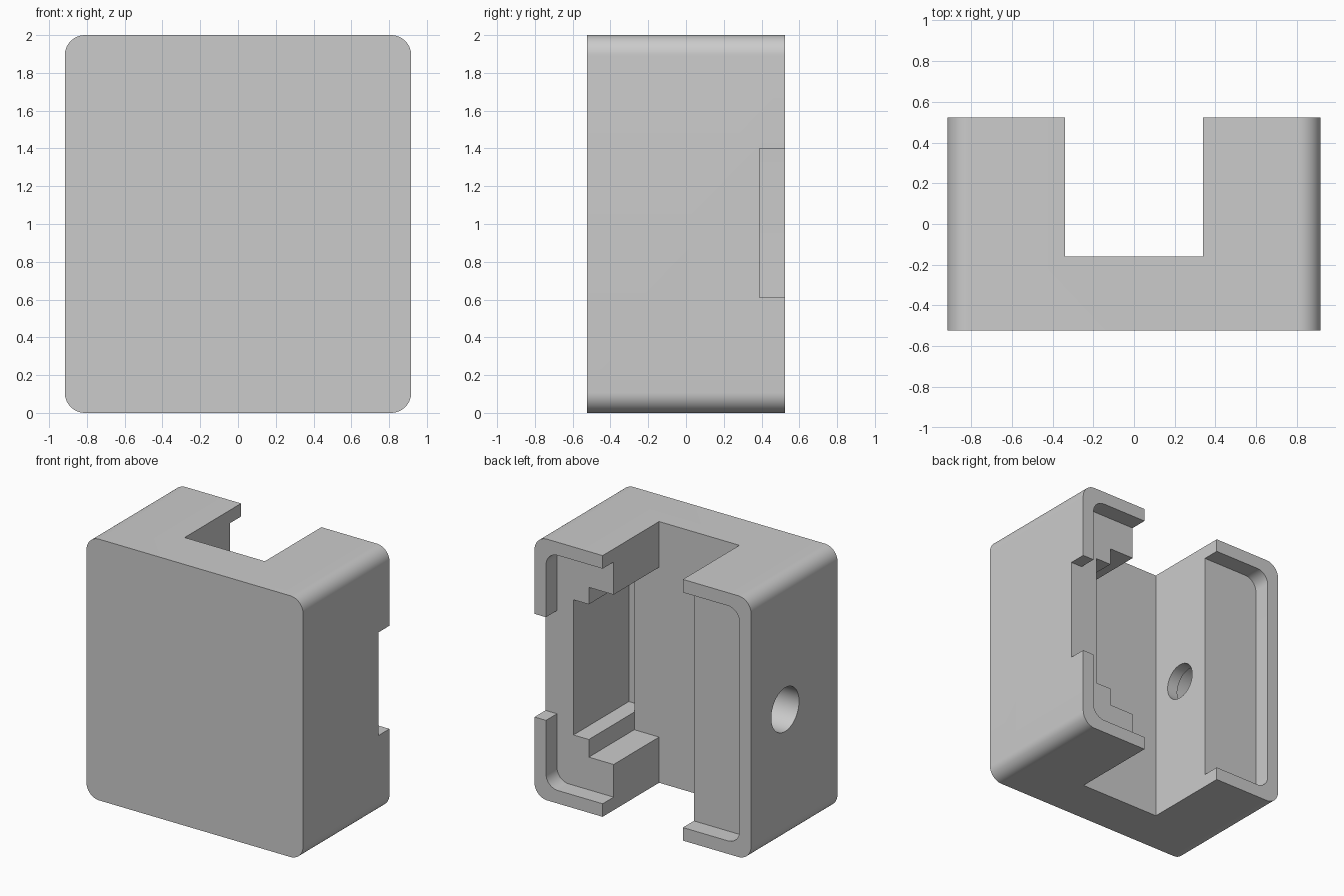
import bpy, bmesh, math
from mathutils import Matrix

if "Cube" in bpy.data.objects:
    bpy.data.objects.remove(bpy.data.objects["Cube"], do_unlink=True)

W, D, H = 0.917, 0.523, 2.0      # half width, half depth, height
CHANNEL, FLOOR = 0.34, -0.16     # half width and floor of the central channel
LEDGE = 0.39                     # floor of the rear recess

grey = bpy.data.materials.new("plain_grey")
grey.use_nodes = True
colour = (0.6, 0.6, 0.6, 1)
grey.diffuse_color = colour
grey.node_tree.nodes["Principled BSDF"].inputs["Base Color"].default_value = colour


def finish(name, bm):
    bmesh.ops.recalc_face_normals(bm, faces=bm.faces)
    mesh = bpy.data.meshes.new(name)
    bm.to_mesh(mesh)
    bm.free()
    mesh.materials.append(grey)
    obj = bpy.data.objects.new(name, mesh)
    bpy.context.collection.objects.link(obj)
    return obj


def rounded_block(name, half, z0, z1, y0, y1, r, steps=12):
    """Rounded rectangle in x and z, extruded along y."""
    bm = bmesh.new()
    corners = [(half, z1), (-half, z1), (-half, z0), (half, z0)]
    verts = []
    for i, (x, z) in enumerate(corners):
        cx = x - math.copysign(r, x)
        cz = z - r if z == z1 else z + r
        for k in range(steps + 1):
            a = (i + k / steps) * math.pi / 2
            verts.append(bm.verts.new((cx + r * math.cos(a), y0, cz + r * math.sin(a))))
    face = bm.faces.new(verts)
    ext = bmesh.ops.extrude_face_region(bm, geom=[face])
    moved = [g for g in ext["geom"] if isinstance(g, bmesh.types.BMVert)]
    bmesh.ops.translate(bm, verts=moved, vec=(0, y1 - y0, 0))
    return finish(name, bm)


def box(name, x0, x1, y0, y1, z0, z1):
    bm = bmesh.new()
    m = Matrix.Translation(((x0 + x1) / 2, (y0 + y1) / 2, (z0 + z1) / 2))
    m = m @ Matrix.Diagonal((x1 - x0, y1 - y0, z1 - z0, 1))
    bmesh.ops.create_cube(bm, size=1, matrix=m)
    return finish(name, bm)


def bore(name, x0, x1, y, z, r):
    """Cylinder along x."""
    bm = bmesh.new()
    m = Matrix.Translation(((x0 + x1) / 2, y, z)) @ Matrix.Rotation(math.pi / 2, 4, "Y")
    bmesh.ops.create_cone(bm, cap_ends=True, segments=48, radius1=r, radius2=r,
                          depth=x1 - x0, matrix=m)
    return finish(name, bm)


# Housing block with rounded long edges
housing = rounded_block("housing", W, 0, H, -D, D, 0.107)

cutters = [
    # Channel open at top, bottom and back
    box("channel", -CHANNEL, CHANNEL, FLOOR, 1, -1, 3),
    # Rear recess inside the rim
    rounded_block("rear_recess", 0.82, 0.1, 1.9, LEDGE, 1, 0.1),
    # Opening through the rim on one side
    box("rim_notch", 0.7, 1.2, LEDGE, 1, 0.61, 1.4),
    # Stepped pocket in the same leg
    box("wide_pocket", 0.2, 0.55, FLOOR, 0.45, 0.35, 1.65),
    box("deep_slot", 0.55 - 0.1, 0.68, FLOOR, 0.45, 0.485, 1.52),
    box("slot_end", 0.55, 0.68, -0.28, 0.2, 0.485, 1.52),
    # Stepped hole through the opposite leg
    bore("small_bore", -0.7, -0.2, 0.11, 1, 0.138),
    bore("large_bore", -1.2, -0.43, 0.11, 1, 0.168),
]

bpy.ops.object.select_all(action="DESELECT")
bpy.context.view_layer.objects.active = housing
housing.select_set(True)
for cutter in cutters:
    cutter.hide_render = True
    mod = housing.modifiers.new(cutter.name, "BOOLEAN")
    mod.operation, mod.solver, mod.object = "DIFFERENCE", "EXACT", cutter
    bpy.ops.object.modifier_apply(modifier=mod.name)
    bpy.data.objects.remove(cutter, do_unlink=True)

bpy.ops.object.shade_smooth_by_angle(angle=math.radians(30))
